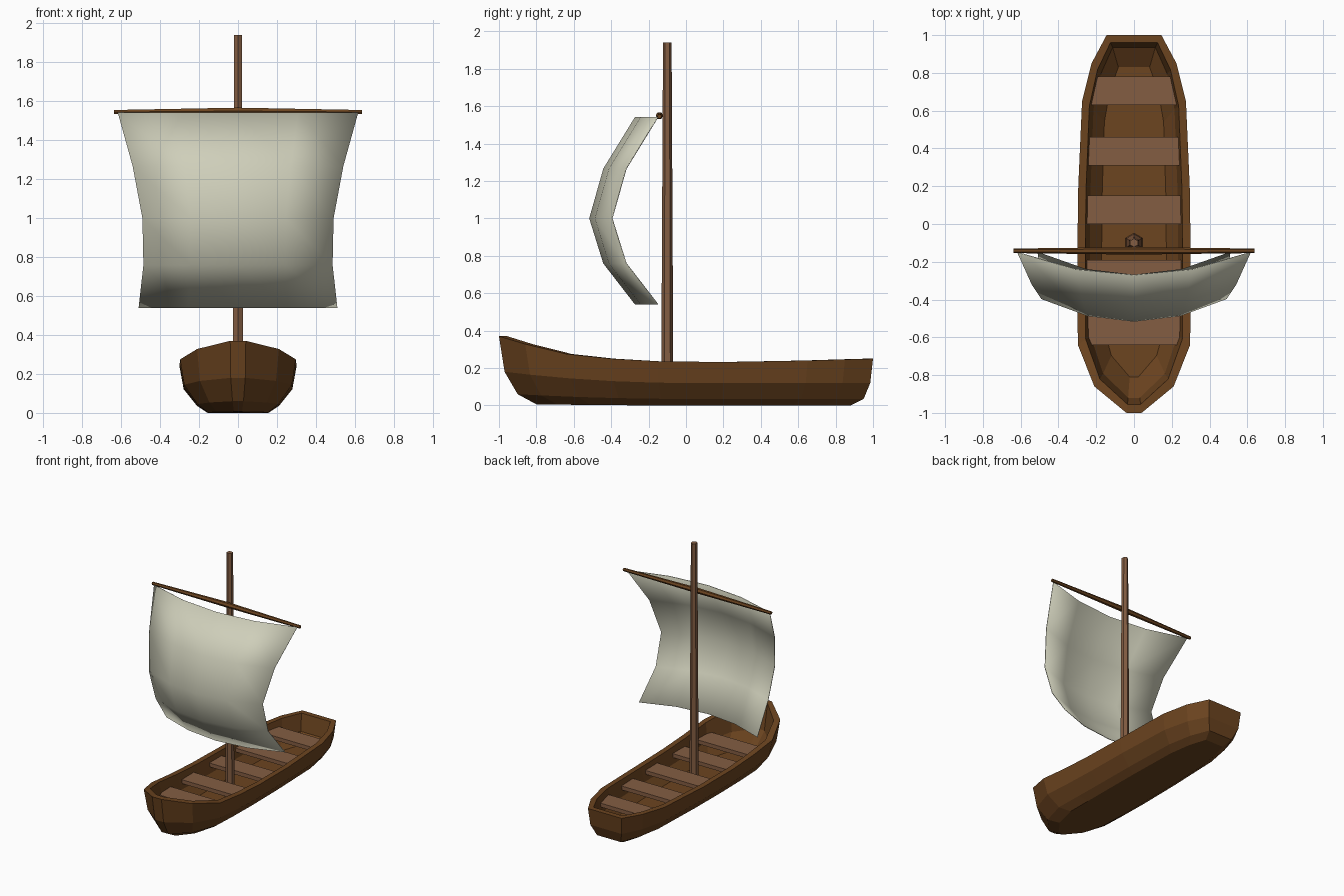
import bpy, bmesh, math
from mathutils import Matrix, Vector

if "Cube" in bpy.data.objects:
    bpy.data.objects.remove(bpy.data.objects["Cube"])


def material(name, rgb):
    m = bpy.data.materials.new(name)
    m.diffuse_color = (*rgb, 1)
    m.use_nodes = True
    m.node_tree.nodes["Principled BSDF"].inputs["Base Color"].default_value = m.diffuse_color
    return m


DARK = material("dark_wood", (0.15, 0.058, 0.014))
LIGHT = material("light_wood", (0.23, 0.11, 0.055))
MAST = material("mast_wood", (0.17, 0.075, 0.035))
CLOTH = material("sail_cloth", (0.62, 0.62, 0.49))


def finish(bm, name, mat):
    bmesh.ops.recalc_face_normals(bm, faces=bm.faces)
    me = bpy.data.meshes.new(name)
    bm.to_mesh(me)
    bm.free()
    me.materials.append(mat)
    ob = bpy.data.objects.new(name, me)
    bpy.context.collection.objects.link(ob)
    return ob


def loft(rings, name, mat):
    bm = bmesh.new()
    loops = [[bm.verts.new(p) for p in r] for r in rings]
    for a, b in zip(loops, loops[1:]):
        n = len(a)
        for i in range(n):
            j = (i + 1) % n
            bm.faces.new((a[i], a[j], b[j], b[i]))
    bm.faces.new(loops[0])
    bm.faces.new(loops[-1])
    return finish(bm, name, mat)


# Hull: rim stations (half width, y, rim height), stern to bow
RIM = [(0.145, 1, 0.25), (0.225, 0.85, 0.246), (0.275, 0.65, 0.24), (0.295, 0.2, 0.232),
       (0.30, -0.15, 0.236), (0.30, -0.4, 0.25), (0.297, -0.64, 0.275),
       (0.21, -0.86, 0.328), (0.04, -1, 0.37)]


def ring(sx, bow, stern, z=None, rise=0.0):
    side = []
    for x, y, rim_z in RIM:
        h = rim_z if z is None else z + rise * max(0, -y) ** 2
        side.append((x * sx, y * (bow if y < 0 else stern), h))
    return side + [(-x, y, h) for x, y, h in reversed(side)]


loft([ring(0.52, 0.80, 0.88, 0.0, 0.006),
      ring(0.70, 0.90, 0.95, 0.035, 0.025),
      ring(0.93, 0.97, 0.985, 0.12, 0.06),
      ring(1, 1, 1),
      ring(0.86, 0.955, 0.96),
      ring(0.78, 0.92, 0.935, 0.12, 0.05),
      ring(0.57, 0.81, 0.83, 0.05)], "hull", DARK)


def inner_width(y):
    for (x0, y0, _), (x1, y1, _) in zip(RIM, RIM[1:]):
        if y1 <= y <= y0:
            return (x0 + (x1 - x0) * (y0 - y) / (y0 - y1)) * 0.845


# Seats
for i, (y0, y1) in enumerate([(0.63, 0.78), (0.31, 0.46), (0.0, 0.15),
                              (-0.34, -0.19), (-0.64, -0.48)]):
    a, b = inner_width(y0), inner_width(y1)
    loft([[(-a, y0, z), (a, y0, z), (b, y1, z), (-b, y1, z)] for z in (0.165, 0.195)],
         f"seat_{i + 1}", LIGHT)


def hexagon(r, z):
    return [(r * math.sin(k * math.pi / 3), -0.10 + r * math.cos(k * math.pi / 3), z)
            for k in range(6)]


# Mast and its foot
loft([hexagon(0.032, 0.045), hexagon(0.032, 0.2), hexagon(0.023, 1.94)], "mast", LIGHT)
loft([hexagon(0.052, 0.045), hexagon(0.046, 0.10), hexagon(0.031, 0.14)], "mast_foot", MAST)

# Yard, thicker in the middle
loft([[(x, -0.142 + r * math.cos(k * math.pi / 3), z + r * math.sin(k * math.pi / 3))
       for k in range(6)] for x, r, z in ((-0.637, 0.012, 1.545), (0, 0.02, 1.55),
                                          (0.637, 0.012, 1.545))], "yard", DARK)

# Sail: rows of (half width, edge y, z), bellied forward in the middle
ROWS = [(0.617, -0.15, 1.542), (0.54, -0.32, 1.265), (0.49, -0.395, 1.0),
        (0.485, -0.32, 0.76), (0.51, -0.15, 0.54)]
bm = bmesh.new()
grid = [[bm.verts.new((w * u, y - 0.12 * (1 - u * u), z)) for u in (-1, -0.5, 0, 0.5, 1)]
        for w, y, z in ROWS]
for a, b in zip(grid, grid[1:]):
    for i in range(4):
        bm.faces.new((a[i], a[i + 1], b[i + 1], b[i]))
for f in bm.faces:
    f.smooth = True
sail = finish(bm, "sail", CLOTH)
solid = sail.modifiers.new("thickness", 'SOLIDIFY')
solid.thickness = 0.005
solid.offset = 0
bpy.context.view_layer.objects.active = sail
sail.select_set(True)
bpy.ops.object.shade_smooth_by_angle(angle=math.radians(50))
